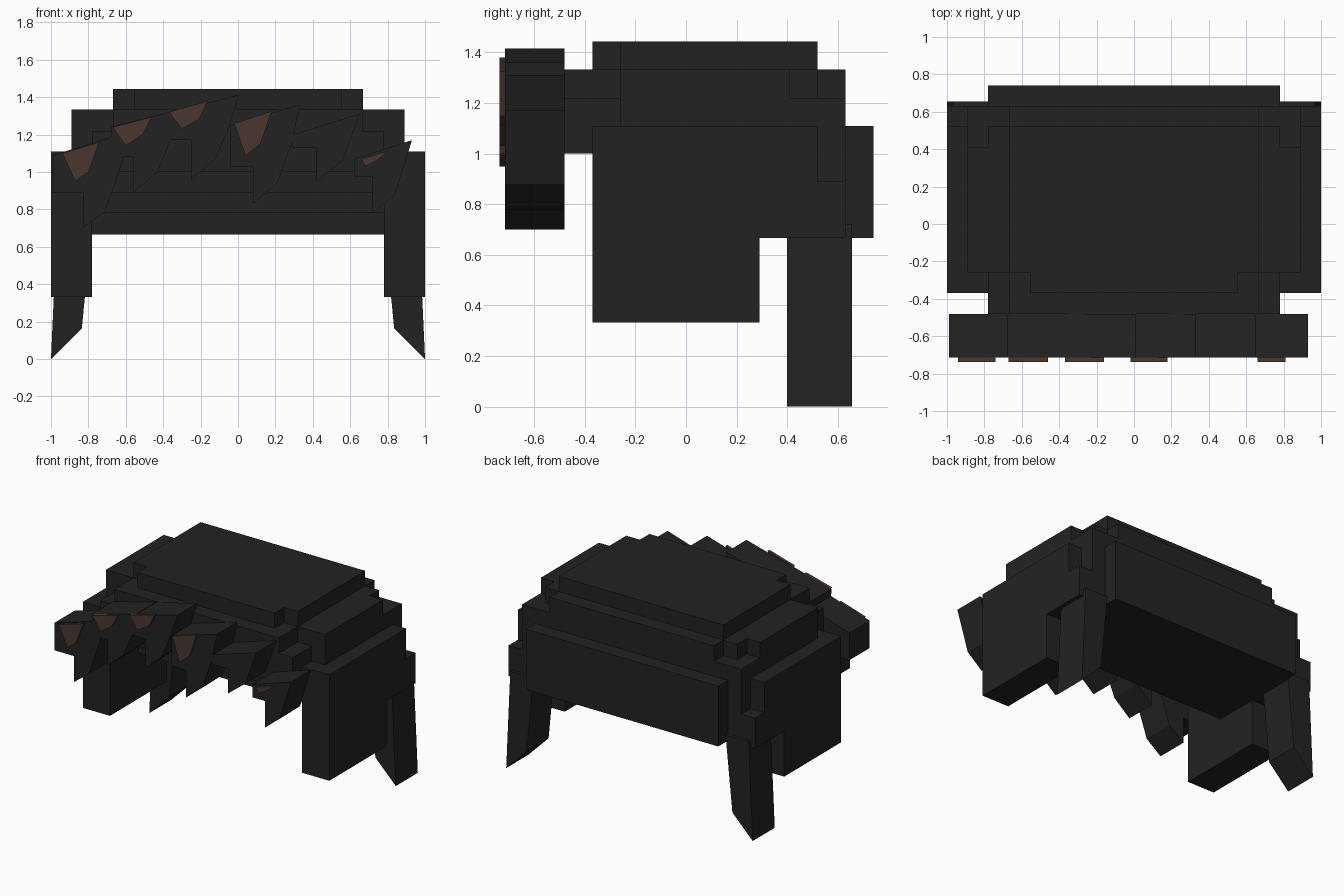
import bpy, bmesh

if "Cube" in bpy.data.objects:
    bpy.data.objects.remove(bpy.data.objects["Cube"])


def material(name, rgb):
    m = bpy.data.materials.new(name)
    m.diffuse_color = (*rgb, 1)
    m.use_nodes = True
    m.node_tree.nodes["Principled BSDF"].inputs["Base Color"].default_value = m.diffuse_color
    return m


DARK = material("charcoal", (0.0165, 0.0165, 0.0172))
BROWN = material("brown", (0.067, 0.037, 0.026))


def finish(name, bm, mat):
    bmesh.ops.recalc_face_normals(bm, faces=bm.faces)
    me = bpy.data.meshes.new(name)
    bm.to_mesh(me)
    bm.free()
    me.materials.append(mat)
    ob = bpy.data.objects.new(name, me)
    bpy.context.collection.objects.link(ob)
    return ob


def box(name, x0, x1, y0, y1, z0, z1):
    bm = bmesh.new()
    bmesh.ops.create_cube(bm, size=1)
    for v in bm.verts:
        v.co = (x1 if v.co.x > 0 else x0,
                y1 if v.co.y > 0 else y0,
                z1 if v.co.z > 0 else z0)
    return finish(name, bm, DARK)


def plate(name, outline, y0, y1, mat=DARK, mirror=1):
    """Extrude an x-z outline from y0 to y1."""
    bm = bmesh.new()
    face = bm.faces.new([bm.verts.new((mirror * x, y0, z)) for x, z in outline])
    ext = bmesh.ops.extrude_face_region(bm, geom=[face])["geom"]
    for v in ext:
        if isinstance(v, bmesh.types.BMVert):
            v.co.y = y1
    bmesh.ops.triangulate(bm, faces=[f for f in bm.faces if len(f.verts) > 4])
    return finish(name, bm, mat)


# Stepped cap: half width, y range, z range
for name, hx, *yz in [
    ("back_block", .78, -.04, .74, .667, 1.11),
    ("under_step_low", .78, -.15, -.04, .78, 1.11),
    ("under_step_high", .78, -.26, -.15, .89, 1.11),
    ("side_band", 1, -.37, .52, 1.0, 1.11),
    ("middle_band", .889, -.26, .63, .89, 1.22),
    ("brow_low", .78, -.48, -.26, 1.0, 1.22),
    ("brow_high", .667, -.48, .63, 1.11, 1.333),
    ("upper_band", .889, -.26, .41, 1.22, 1.333),
    ("upper_band_back", .78, .41, .52, 1.22, 1.333),
    ("crown", .667, -.26, .52, 1.333, 1.444),
    ("crown_front", .556, -.37, -.26, 1.333, 1.444),
]:
    box(name, -hx, hx, *yz)

# Side walls, sideburns and pointed rear locks
for side, s in (("left", -1), ("right", 1)):
    for name, y0, y1, z0, z1 in [
        ("sideburn", -.37, .29, .333, 1.0),
        ("side_wall", .29, .52, .667, 1.0),
        ("side_wall_back", .52, .63, .667, .89),
    ]:
        box(f"{name}_{side}", *sorted((s * .78, s * 1.0)), y0, y1, z0, z1)
    plate(f"rear_lock_{side}",
          [(1, 0), (.835, .165), (.78, .72), (.967, .72)],
          .40, .655, mirror=s)

# Jagged fringe locks across the front
fringe = [
    [(-.99, 1.09), (-.99, .89), (-.83, .89), (-.83, .70), (-.71, .79), (-.62, 1.05), (-.60, 1.21)],
    [(-.68, 1.24), (-.67, 1.08), (-.56, 1.08), (-.56, .89), (-.43, 1.0), (-.36, 1.17), (-.33, 1.33)],
    [(-.39, 1.31), (-.37, 1.17), (-.25, 1.17), (-.25, .96), (-.12, 1.07), (-.05, 1.24), (.01, 1.415)],
    [(-.04, 1.25), (-.04, 1.03), (.08, 1.03), (.08, .83), (.21, .94), (.29, 1.16), (.33, 1.36)],
    [(.29, 1.20), (.29, 1.13), (.42, 1.13), (.42, .95), (.56, 1.06), (.65, 1.31)],
    [(.62, 1.07), (.62, .975), (.72, .975), (.72, .78), (.84, .88), (.93, 1.17)],
]
for i, outline in enumerate(fringe):
    plate(f"fringe_lock_{i + 1}", outline, -.715, -.48)

# Brown highlights raised on the fringe
highlights = [
    [(-.94, 1.10), (-.74, 1.16), (-.80, 1.0), (-.87, .95)],
    [(-.67, 1.24), (-.46, 1.295), (-.51, 1.20), (-.60, 1.14)],
    [(-.37, 1.32), (-.16, 1.38), (-.21, 1.28), (-.30, 1.23)],
    [(-.02, 1.26), (.18, 1.325), (.12, 1.15), (.04, 1.085)],
    [(.66, 1.07), (.81, 1.115), (.74, 1.06), (.68, 1.03)],
]
for i, outline in enumerate(highlights):
    plate(f"highlight_{i + 1}", outline, -.737, -.715, BROWN)
